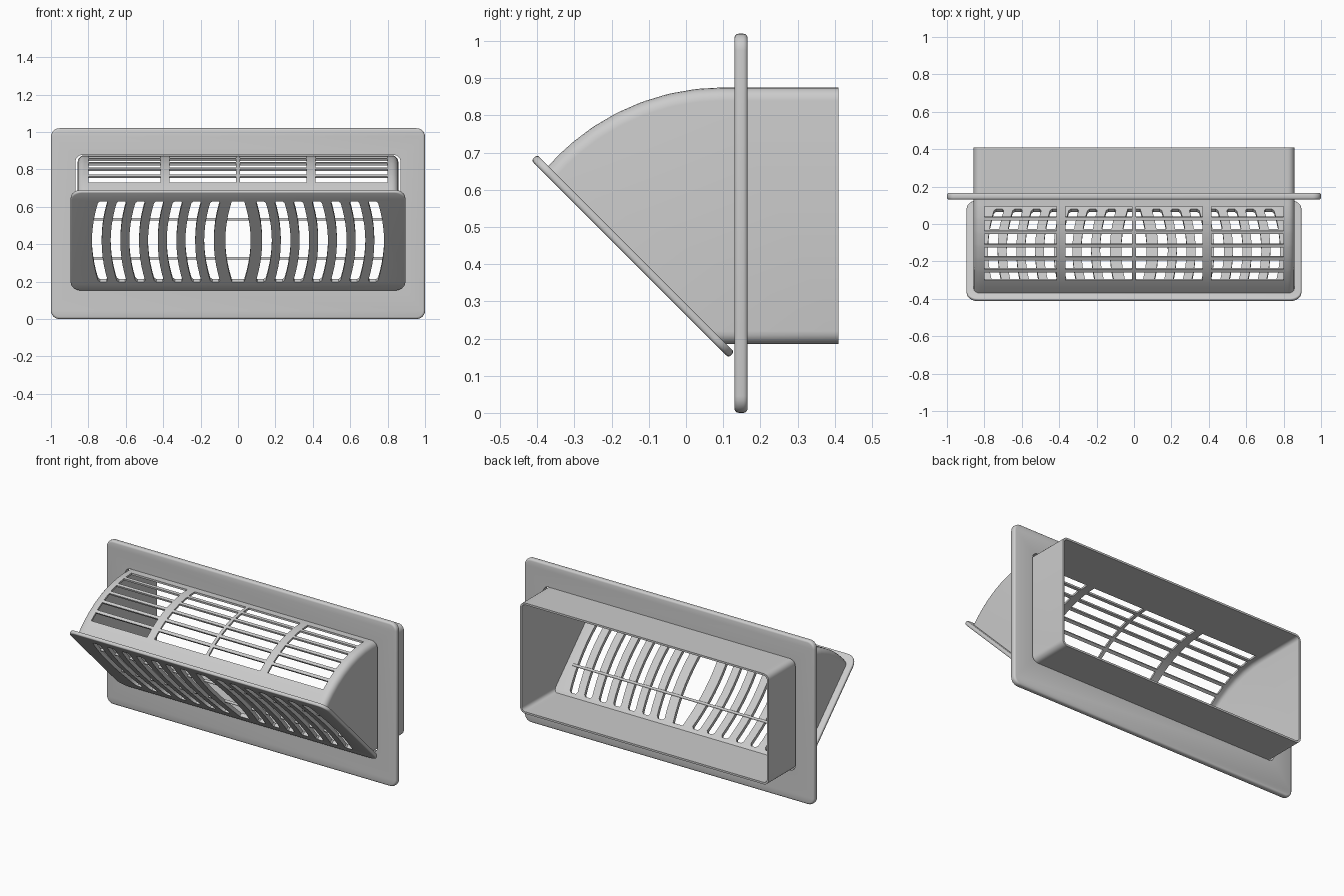
import bpy, bmesh, math
from mathutils import Matrix, Vector
from mathutils.geometry import tessellate_polygon

if "Cube" in bpy.data.objects:
    bpy.data.objects.remove(bpy.data.objects["Cube"])

COLOR = (0.6, 0.6, 0.6, 1)
grey = bpy.data.materials.new("light_grey_plastic")
grey.use_nodes = True
grey.diffuse_color = COLOR
grey.node_tree.nodes["Principled BSDF"].inputs["Base Color"].default_value = COLOR


def finish(name, bm, thickness=0):
    """Turn a bmesh into a shaded object, optionally given a wall thickness."""
    mesh = bpy.data.meshes.new(name)
    bm.to_mesh(mesh)
    bm.free()
    mesh.materials.append(grey)
    obj = bpy.data.objects.new(name, mesh)
    bpy.context.collection.objects.link(obj)
    bpy.ops.object.select_all(action='DESELECT')
    obj.select_set(True)
    bpy.context.view_layer.objects.active = obj
    if thickness:
        mod = obj.modifiers.new("wall", 'SOLIDIFY')
        mod.thickness = thickness
        mod.offset = -1
        mod.use_even_offset = True
        bpy.ops.object.modifier_apply(modifier=mod.name)
    bpy.ops.object.shade_smooth_by_angle(angle=math.radians(35))
    return obj


def rounded_rect(hw, hh, r, cy=0, steps=6):
    pts = []
    for q, (sx, sy) in enumerate([(1, 1), (-1, 1), (-1, -1), (1, -1)]):
        for i in range(steps + 1):
            a = (q + i / steps) * math.pi / 2
            pts.append((sx * (hw - r) + r * math.cos(a),
                        cy + sy * (hh - r) + r * math.sin(a)))
    return pts


def slab(name, hw, hh, r, half, edge, holes, matrix):
    """Flat rounded panel with a rounded rim and straight-cut holes."""
    bm = bmesh.new()

    def ring(pts, w):
        return [bm.verts.new((u, v, w)) for u, v in pts]

    def bridge(a, b):
        for i in range(len(a)):
            j = (i + 1) % len(a)
            bm.faces.new((a[i], a[j], b[j], b[i]))

    # rim profile runs from the back face round to the front face
    profile = []
    for side in (-1, 1):
        for i in range(4):
            a = math.pi / 2 * (i / 3 if side > 0 else 1 - i / 3)
            profile.append((edge * (1 - math.cos(a)),
                            side * (half - edge + edge * math.sin(a))))
    rims = [ring(rounded_rect(hw - d, hh - d, r - d), w) for d, w in profile]
    for a, b in zip(rims, rims[1:]):
        bridge(a, b)
    low = [ring(h, -half) for h in holes]
    high = [ring(h, half) for h in holes]
    for a, b in zip(low, high):
        bridge(a, b)
    for loops in ([rims[0]] + low, [rims[-1]] + high):
        flat = [v for loop in loops for v in loop]
        for tri in tessellate_polygon([[v.co.copy() for v in l] for l in loops]):
            bm.faces.new([flat[i] for i in tri])
    bmesh.ops.recalc_face_normals(bm, faces=bm.faces)
    bm.transform(matrix)
    return finish(name, bm)


# Wall flange with the duct opening
slab("wall_flange", 1.0, 0.51, 0.045, 0.018, 0.012,
     [rounded_rect(0.87, 0.348, 0.04, 0.02)],
     Matrix.Translation((0, 0.148, 0.51)) @ Matrix.Rotation(math.pi / 2, 4, 'X'))

# Sloping front grille with bowed slots
SLOT_H = 0.305
STEPS = [-1, -0.96] + [i / 5 for i in range(-4, 5)] + [0.96, 1]


def bowed(t, offset):
    return offset + 0.035 * (1 - t * t)


def slot(side, centre):
    def half_width(t):
        return 0.017 if abs(t) == 1 else 0.026
    outer = [(side * (bowed(t, centre) + half_width(t)), t * SLOT_H) for t in STEPS]
    inner = [(side * (bowed(t, centre) - half_width(t)), t * SLOT_H) for t in STEPS]
    return outer + inner[::-1]


slots = [slot(s, 0.12 + 0.1 * i) for s in (-1, 1) for i in range(7)]
lens = [(bowed(t, 0.033), t * SLOT_H) for t in STEPS]
slots.append(lens + [(-x, v) for x, v in reversed(lens)])
tilt = Matrix.Translation((0, -0.143, 0.4215)) @ Matrix.Rotation(math.radians(135), 4, 'X')
slab("front_grille", 0.895, 0.375, 0.06, 0.011, 0.008, slots, tilt)

# Thin cross ribs behind the grille
for label, v in (("upper", 0.15), ("lower", -0.145)):
    bm = bmesh.new()
    bmesh.ops.create_cone(bm, cap_ends=True, segments=12, radius1=0.008,
                          radius2=0.008, depth=1.6)
    bm.transform(tilt @ Matrix.Translation((0, v, -0.008))
                 @ Matrix.Rotation(math.pi / 2, 4, 'Y'))
    finish(label + "_grille_rib", bm)

# Duct and curved hood: one thin shell, open at the back and behind the grille
W, ROUND, BACK, BOTTOM = 0.857, 0.035, 0.41, 0.185
CY, CZ, RADIUS, SLOPE = 0.1, 0.245, 0.63, 0.285
PITCH, GAP, START, ROWS = 0.119, 0.089, 0.01, 6


def end_angle(radius):
    return math.acos((SLOPE - CY - CZ) / radius / math.sqrt(2)) - math.pi / 4


angles = [0]
for i in range(ROWS):
    angles += [START + i * PITCH, START + i * PITCH + GAP]
last = end_angle(RADIUS)
angles += [(angles[-1] + last) / 2, last]


def top_line(d):
    radius = RADIUS - d
    k = end_angle(radius) / last
    return [(BACK, CZ + radius)] + [(CY - radius * math.sin(a * k),
                                    CZ + radius * math.cos(a * k)) for a in angles]


def bottom_line(d):
    z = BOTTOM + d
    return [(BACK, z), (SLOPE - z, z)]


corner = []
for i in range(6):
    a = math.pi / 2 * i / 5
    corner.append((W - ROUND * (1 - math.cos(a)), ROUND * (1 - math.sin(a))))
bays = [(-0.8, -0.415), (-0.365, -0.01), (0.01, 0.365), (0.415, 0.8)]
columns = ([(-x, d) for x, d in corner] + [(x, 0) for bay in bays for x in bay]
           + corner[::-1])

bm = bmesh.new()
top = [[bm.verts.new((x, y, z)) for y, z in top_line(d)] for x, d in columns]
bottom = [[bm.verts.new((x, y, z)) for y, z in bottom_line(d)] for x, d in columns]
for c in range(len(columns) - 1):
    middle = (columns[c][0] + columns[c + 1][0]) / 2
    in_bay = any(a < middle < b for a, b in bays)
    for s in range(len(top[c]) - 1):
        is_slot_row = s % 2 == 0 and 2 <= s <= 2 * ROWS
        if not (in_bay and is_slot_row):
            bm.faces.new((top[c][s], top[c][s + 1], top[c + 1][s + 1], top[c + 1][s]))
    bm.faces.new((bottom[c][0], bottom[c][1], bottom[c + 1][1], bottom[c + 1][0]))
for c in (0, -1):
    bm.faces.new(top[c] + bottom[c][::-1])
bmesh.ops.recalc_face_normals(bm, faces=bm.faces)
bm.faces.ensure_lookup_table()
if bm.faces[-1].normal.x < 0:
    bmesh.ops.reverse_faces(bm, faces=bm.faces)
finish("duct_and_hood", bm, 0.012)
